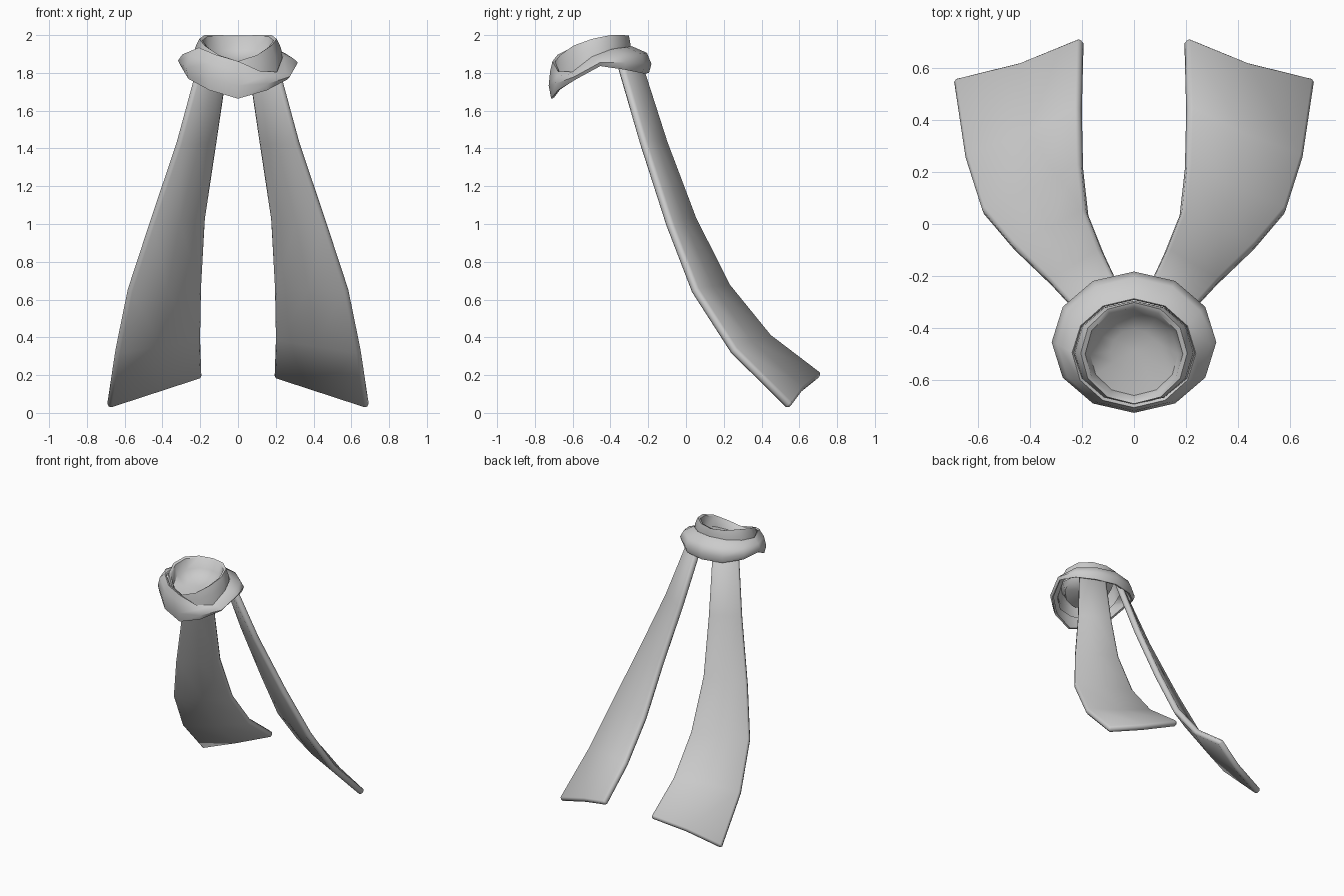
import bpy, bmesh, math

if "Cube" in bpy.data.objects:
    bpy.data.objects.remove(bpy.data.objects["Cube"])

N = 12  # sides of the neck wraps


def finish(name, bm, thickness, bevel=0.0, mirror=False, offset=0.0):
    bmesh.ops.recalc_face_normals(bm, faces=bm.faces)
    me = bpy.data.meshes.new(name)
    bm.to_mesh(me)
    bm.free()
    ob = bpy.data.objects.new(name, me)
    bpy.context.collection.objects.link(ob)
    if thickness:
        m = ob.modifiers.new("thick", 'SOLIDIFY')
        m.thickness, m.offset = thickness, offset
    if bevel:
        m = ob.modifiers.new("bevel", 'BEVEL')
        m.width, m.segments, m.limit_method = bevel, 1, 'ANGLE'
        m.angle_limit = math.radians(50)
    if mirror:
        ob.modifiers.new("mirror", 'MIRROR').use_mirror_merge = False
    bpy.ops.object.select_all(action='DESELECT')
    ob.select_set(True)
    bpy.context.view_layer.objects.active = ob
    bpy.ops.object.convert(target='MESH')
    bpy.ops.object.shade_smooth_by_angle(angle=math.radians(50))
    return ob


def bridge(bm, rows, closed):
    for a, b in zip(rows, rows[1:]):
        n = len(a)
        for i in range(n if closed else n - 1):
            j = (i + 1) % n
            bm.faces.new((a[i], a[j], b[j], b[i]))


def ring(bm, cy, rx, ry, zs):
    # angle 0 is the front, then round to the right side
    return [bm.verts.new((rx * math.sin(i * math.tau / N),
                          cy - ry * math.cos(i * math.tau / N), z))
            for i, z in enumerate(zs)]


def sym(half):
    return half + half[-2:0:-1]


def mix(a, b, t):
    return [p + (q - p) * t for p, q in zip(a, b)]


# hanging tails: outer and inner edge points, mirrored
outer = [(.20, -.36, 1.87), (.32, -.23, 1.43), (.465, -.09, 1.0),
         (.58, .045, .65), (.645, .25, .33), (.69, .55, .033)]
inner = [(.055, -.25, 1.87), (.12, -.11, 1.43), (.18, .04, 1.03),
         (.20, .22, .67), (.205, .44, .40), (.198, .71, .195)]
bm = bmesh.new()
rows = []
for k, (o, i) in enumerate(zip(outer, inner)):
    mid = mix(o, i, .52)
    mid[1] -= .004 * k
    rows.append([bm.verts.new(p) for p in (o, mid, i)])
bridge(bm, rows, False)
finish("scarf_tails", bm, .045, .013, True)

# outer wrap: drapes low at the front, overlaps the inner wrap
low = sym([1.665, 1.71, 1.77, 1.84, 1.82, 1.80, 1.80])
top = [1.86, 1.805, 1.80, 1.88, 1.92, 1.93, 1.935, 1.93, 1.92, 1.91, 1.93, 1.895]
bm = bmesh.new()
bridge(bm, [ring(bm, -.455, .297, .252, low),
            ring(bm, -.455, .31, .265, mix(low, top, .35)),
            ring(bm, -.462, .29, .25, mix(low, top, .75)),
            ring(bm, -.495, .235, .205, top)], True)
finish("outer_wrap", bm, .014)

# inner wrap: raised band with a shallow bowl inside
base = sym([1.76, 1.76, 1.79, 1.86, 1.88, 1.90, 1.90])
rim = sym([1.862, 1.895, 1.945, 1.98, 2.0, 2.0, 1.997])
bowl = sym([1.80, 1.81, 1.83, 1.86, 1.88, 1.89, 1.89])
bm = bmesh.new()
rows = [ring(bm, -.495, .236, .200, base),
        ring(bm, -.495, .228, .200, mix(base, rim, .6)),
        ring(bm, -.497, .205, .195, rim),
        ring(bm, -.50, .188, .180, [z - .008 for z in rim]),
        ring(bm, -.50, .170, .160, mix(bowl, rim, .3)),
        ring(bm, -.49, .09, .085, mix(bowl, [1.855] * N, .6))]
bridge(bm, rows, True)
centre = bm.verts.new((0, -.485, 1.853))
for i in range(N):
    bm.faces.new((rows[-1][i], rows[-1][(i + 1) % N], centre))
finish("inner_wrap", bm, 0)
